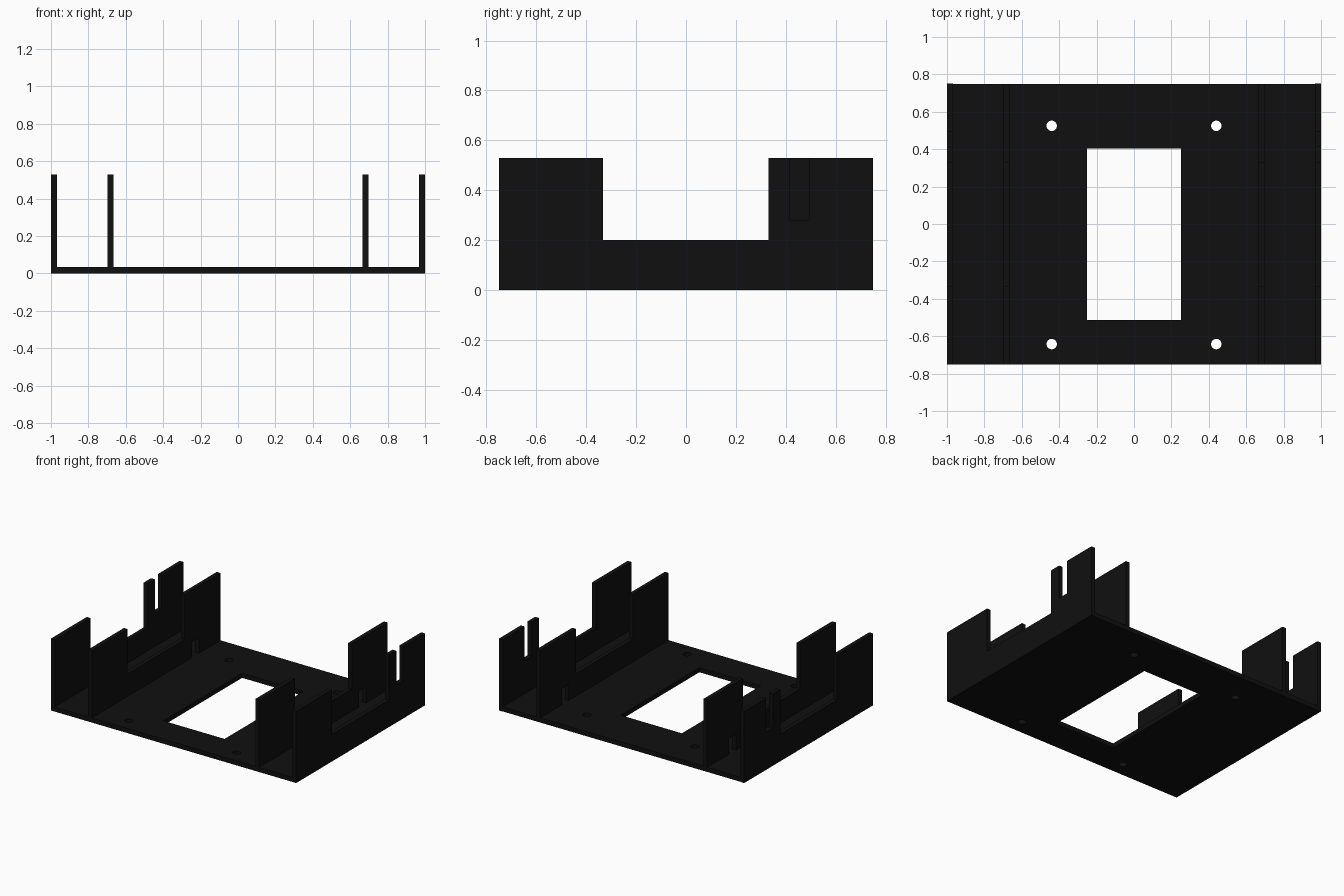
import bpy, bmesh
from math import sin, cos, pi

if "Cube" in bpy.data.objects:
    bpy.data.objects.remove(bpy.data.objects["Cube"])

T = 0.034          # sheet thickness of the base
W = 0.031          # wall thickness
H = 0.53           # full wall height
LOW = 0.20         # wall height between the tall ends

black = bpy.data.materials.new("black_plastic")
black.diffuse_color = (0.005, 0.005, 0.005, 1)
black.use_nodes = True
black.node_tree.nodes["Principled BSDF"].inputs["Base Color"].default_value = black.diffuse_color


def finish(name, mesh):
    mesh.materials.clear()
    mesh.materials.append(black)
    obj = bpy.data.objects.new(name, mesh)
    bpy.context.collection.objects.link(obj)
    return obj


def rect(x0, x1, y0, y1):
    return [(x0, y0), (x1, y0), (x1, y1), (x0, y1)]


def circle(cx, cy, r, n=32):
    return [(cx + r * cos(2 * pi * i / n), cy + r * sin(2 * pi * i / n)) for i in range(n)]


def plate(name, loops, thickness):
    """Flat sheet: first loop is the outline, the rest are holes."""
    curve = bpy.data.curves.new(name, 'CURVE')
    curve.dimensions = '2D'
    curve.fill_mode = 'BOTH'
    curve.extrude = thickness / 2
    for loop in loops:
        s = curve.splines.new('POLY')
        s.points.add(len(loop) - 1)
        for p, (x, y) in zip(s.points, loop):
            p.co = (x, y, 0, 1)
        s.use_cyclic_u = True
    tmp = bpy.data.objects.new("tmp", curve)
    bpy.context.collection.objects.link(tmp)
    deps = bpy.context.evaluated_depsgraph_get()
    mesh = bpy.data.meshes.new_from_object(tmp.evaluated_get(deps))
    bpy.data.objects.remove(tmp)
    for v in mesh.vertices:
        v.co.z += thickness / 2
    for p in mesh.polygons:
        p.use_smooth = False
    return finish(name, mesh)


def wall(name, x0, x1, profile):
    """Side profile (y, z) extruded along x."""
    bm = bmesh.new()
    face = bm.faces.new([bm.verts.new((x0, y, z)) for y, z in profile])
    ext = bmesh.ops.extrude_face_region(bm, geom=[face])
    moved = [g for g in ext['geom'] if isinstance(g, bmesh.types.BMVert)]
    bmesh.ops.translate(bm, verts=moved, vec=(x1 - x0, 0, 0))
    bmesh.ops.recalc_face_normals(bm, faces=bm.faces)
    mesh = bpy.data.meshes.new(name)
    bm.to_mesh(mesh)
    bm.free()
    return finish(name, mesh)


# Base plate with a central opening and four screw holes
holes = [circle(sx * 0.44, y, 0.028) for sx in (-1, 1) for y in (-0.642, 0.525)]
plate("base_plate",
      [rect(-1, 1, -0.75, 0.748), rect(-0.25, 0.25, -0.513, 0.405)] + holes, T)

# Outer walls: tall ends, low middle and a narrow slot near the back
outer = [(-0.75, 0), (0.75, 0), (0.75, H), (0.495, H), (0.495, 0.28),
         (0.415, 0.28), (0.415, H), (0.33, H), (0.33, LOW),
         (-0.333, LOW), (-0.333, H), (-0.75, H)]

# Inner walls: tall ends, low middle and a small pass-through at the floor
inner = [(-0.75, T), (0.415, T), (0.415, 0.15), (0.495, 0.15), (0.495, T),
         (0.748, T), (0.748, H), (0.33, H), (0.33, LOW),
         (-0.333, LOW), (-0.333, H), (-0.75, H)]

for side, s in (("left", -1), ("right", 1)):
    wall(side + "_outer_wall", s * 1.0, s * (1.0 - W), outer)
    wall(side + "_inner_wall", s * 0.697, s * (0.697 - W), inner)
